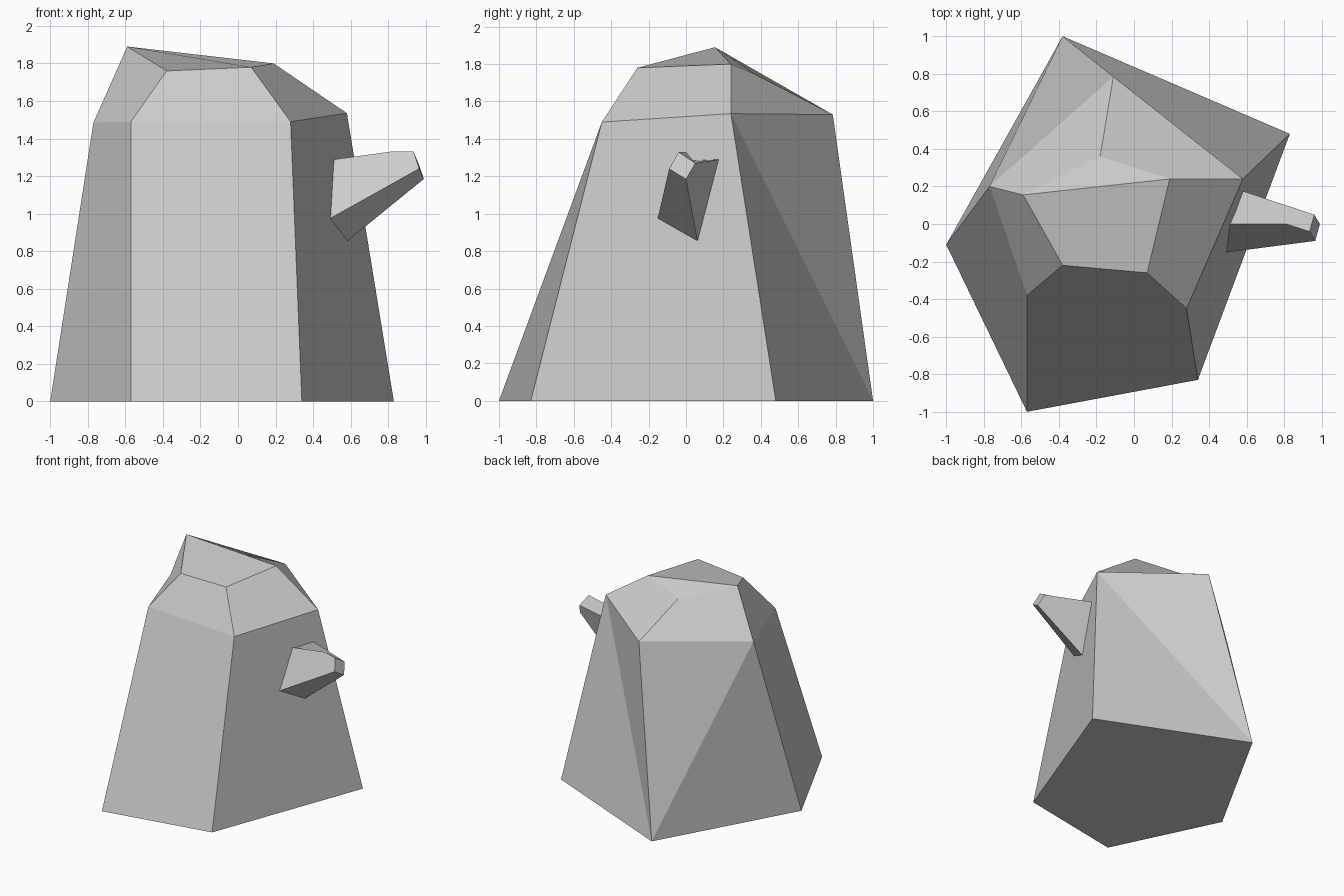
import bpy
from mathutils import Vector

cube = bpy.data.objects.get("Cube")
if cube:
    bpy.data.objects.remove(cube, do_unlink=True)

GREY = (0.6, 0.6, 0.6, 1)
grey = bpy.data.materials.new("plain grey")
grey.use_nodes = True
grey.diffuse_color = GREY
grey.node_tree.nodes["Principled BSDF"].inputs["Base Color"].default_value = GREY


def make(name, verts, faces):
    mesh = bpy.data.meshes.new(name)
    mesh.from_pydata(verts, [], faces)
    mesh.materials.append(grey)
    obj = bpy.data.objects.new(name, mesh)
    bpy.context.collection.objects.link(obj)
    return obj


def bridge(n, low, high):
    """Quads joining two rings of n vertices that start at low and high."""
    return [(low + i, low + (i + 1) % n, high + (i + 1) % n, high + i)
            for i in range(n)]


# Trunk: three irregular five-sided rings, going anticlockwise from the front
foot = [(-.57, -1, 0), (.34, -.83, 0), (.83, .48, 0), (-.38, 1, 0), (-1, -.11, 0)]
shoulder = [(-.57, -.38, 1.49), (.28, -.45, 1.49), (.58, .24, 1.535),
            (-.11, .785, 1.53), (-.77, .2, 1.485)]
rim = [(-.38, -.22, 1.76), (.07, -.26, 1.78), (.19, .24, 1.8),
       (-.18, .36, 1.75), (-.59, .155, 1.89)]
sides = bridge(5, 0, 5)
# The two back sides are folded along a diagonal
back = [(2, 3, 7), (3, 8, 7), (3, 4, 9), (3, 9, 8)]
sides = [f for i, f in enumerate(sides) if i not in (2, 3)] + back
top = [(14, 12, 13), (14, 10, 11, 12)]
make("trunk", foot + shoulder + rim,
     sides + bridge(5, 5, 10) + top + [(4, 3, 2, 1, 0)])

# Branch: tapered four-sided stub with a bend in its upper ridge
root = [(.52, 0, 1.29), (.5, -.15, .98), (.59, .06, .86), (.58, .175, 1.29)]
tip = [(.935, -.04, 1.33), (.965, -.09, 1.24), (.99, 0, 1.185), (.96, .05, 1.27)]
bend = (.81, 0, 1.33)
# Sink the root into the trunk along each edge
ends = [bend] + tip[1:]
sunk = [Vector(r) - (Vector(e) - Vector(r)).normalized() * .05
        for r, e in zip(root, ends)]
make("branch", sunk + tip + [bend],
     [(0, 1, 5, 4, 8), (1, 2, 6, 5), (2, 3, 7, 6), (3, 0, 8, 4, 7),
      (4, 5, 6, 7), (3, 2, 1, 0)])
